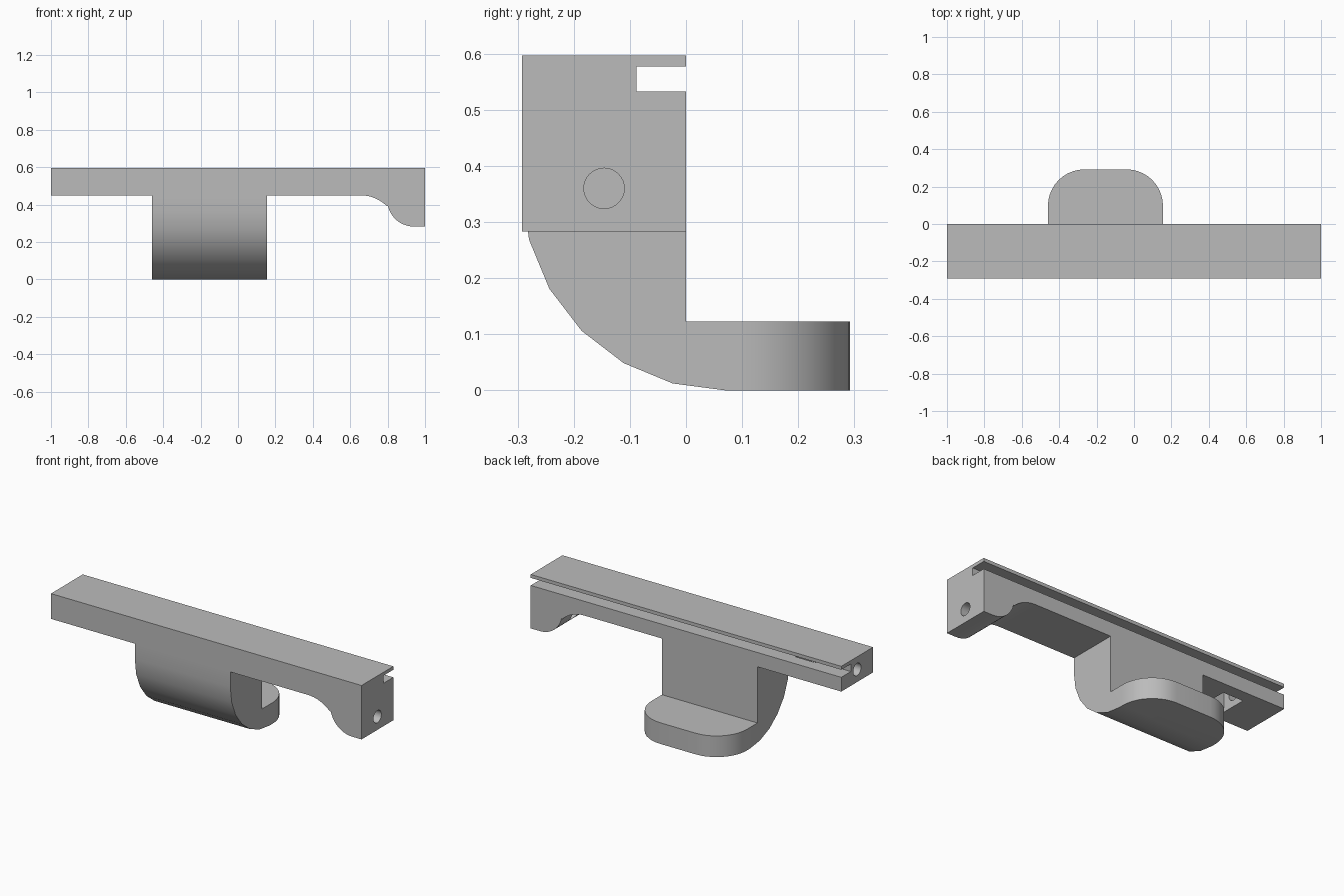
import bpy, bmesh
from math import cos, sin, radians, pi
from mathutils import Matrix, Vector

cube = bpy.data.objects.get("Cube")
if cube:
    bpy.data.objects.remove(cube, do_unlink=True)

grey = bpy.data.materials.new("plain grey")
grey.use_nodes = True
colour = (0.5, 0.5, 0.5, 1)
grey.diffuse_color = colour
grey.node_tree.nodes["Principled BSDF"].inputs["Base Color"].default_value = colour

BACK, FRONT, TOP, UNDER = 0.0, -0.292, 0.597, 0.45


def arc(cx, cy, r, start, end, steps):
    angles = [radians(start + (end - start) * i / steps) for i in range(steps + 1)]
    return [(cx + r * cos(a), cy + r * sin(a)) for a in angles]


def finish(bm, name):
    bmesh.ops.recalc_face_normals(bm, faces=bm.faces)
    mesh = bpy.data.meshes.new(name)
    bm.to_mesh(mesh)
    bm.free()
    mesh.materials.append(grey)
    ob = bpy.data.objects.new(name, mesh)
    bpy.context.collection.objects.link(ob)
    return ob


def extrude(points, offset):
    bm = bmesh.new()
    face = bm.faces.new([bm.verts.new(p) for p in points])
    new = bmesh.ops.extrude_face_region(bm, geom=[face])["geom"]
    verts = [v for v in new if isinstance(v, bmesh.types.BMVert)]
    bmesh.ops.translate(bm, verts=verts, vec=Vector(offset))
    return bm


def box(name, lo, hi):
    (x0, y0, z0), (x1, y1, z1) = lo, hi
    base = [(x0, y0, z0), (x1, y0, z0), (x1, y1, z0), (x0, y1, z0)]
    return finish(extrude(base, (0, 0, z1 - z0)), name)


def rod(name, x0, x1, z):
    bm = bmesh.new()
    move = Matrix.Translation(((x0 + x1) / 2, FRONT / 2, z))
    bmesh.ops.create_cone(bm, cap_ends=True, segments=32, radius1=0.036,
                          radius2=0.036, depth=x1 - x0,
                          matrix=move @ Matrix.Rotation(pi / 2, 4, "Y"))
    return finish(bm, name)


def combine(target, other, operation):
    mod = target.modifiers.new("combine", "BOOLEAN")
    mod.operation, mod.solver, mod.object = operation, "EXACT", other
    bpy.context.view_layer.objects.active = target
    bpy.ops.object.modifier_apply(modifier=mod.name)
    bpy.data.objects.remove(other, do_unlink=True)


# Long bar with the curved foot at one end
outline = [(-1, TOP), (-1, UNDER)]
outline += arc(0.655, 0.25, 0.2, 90, 45, 8)
outline += arc(0.94, 0.425, 0.142, 193, 270, 10)
outline += [(1, 0.283), (1, TOP)]
bar = finish(extrude([(x, FRONT, z) for x, z in outline], (0, -FRONT, 0)), "mounting_bar")

# Hook with a rounded tongue
side = [(FRONT, 0.5)] + arc(0.07, 0.362, 0.362, 180, 270, 6)
side += [(0.292, 0), (0.292, 0.123), (BACK, 0.123), (BACK, 0.5)]
bm = extrude([(-0.46, y, z) for y, z in side], (0.615, 0, 0))
corners = [e for e in bm.edges
           if all(v.co.y > 0.29 for v in e.verts)
           and abs(e.verts[0].co.x - e.verts[1].co.x) < 0.01]
bmesh.ops.bevel(bm, geom=corners, offset=0.195, segments=10, profile=0.5,
                affect="EDGES")
hook = finish(bm, "hook")
combine(bar, hook, "UNION")

# Rear slot, screw holes at both ends and the pocket under the bar
cutters = [
    box("slot_cutter", (-1.1, -0.088, 0.533), (1.1, 0.1, 0.577)),
    box("pocket_cutter", (-0.785, -0.22, 0.4), (-0.655, -0.072, 0.572)),
    rod("foot_hole_cutter", 0.7, 1.1, 0.36),
    rod("bar_hole_cutter", -1.1, -0.72, 0.523),
]
for cutter in cutters:
    cutter.hide_render = True
    combine(bar, cutter, "DIFFERENCE")

bpy.ops.object.select_all(action="DESELECT")
bar.select_set(True)
bpy.context.view_layer.objects.active = bar
bpy.ops.object.shade_smooth_by_angle(angle=radians(30))
